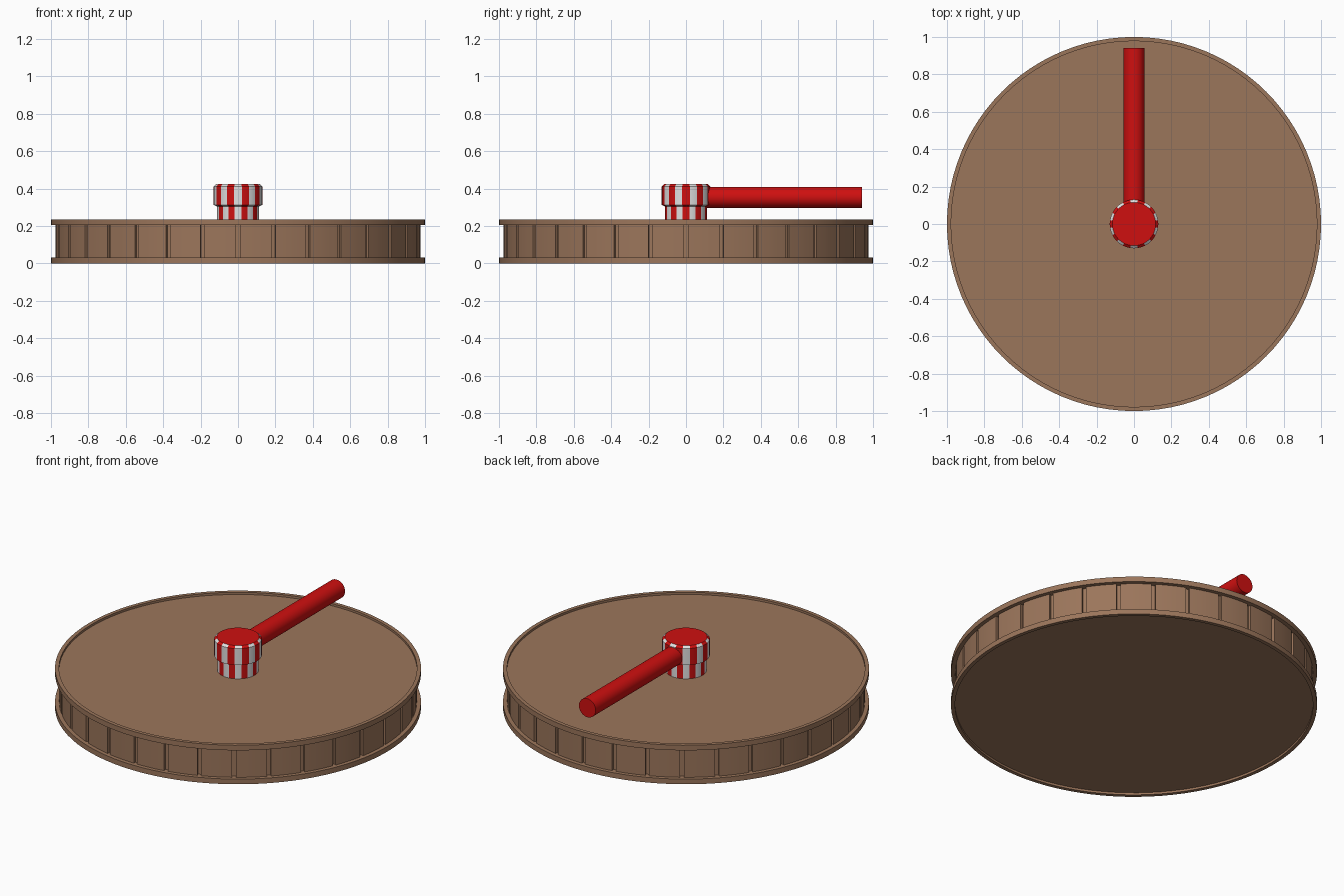
import bpy, bmesh
from math import sin, cos, pi, radians

cube = bpy.data.objects.get("Cube")
if cube:
    bpy.data.objects.remove(cube)


def material(name, rgb, roughness=0.6):
    m = bpy.data.materials.new(name)
    m.use_nodes = True
    m.diffuse_color = (*rgb, 1)
    bsdf = m.node_tree.nodes["Principled BSDF"]
    bsdf.inputs["Base Color"].default_value = (*rgb, 1)
    bsdf.inputs["Roughness"].default_value = roughness
    return m


wood = material("brown wood", (0.33, 0.18, 0.105))
red = material("red paint", (0.62, 0.005, 0.005))
white = material("white paint", (0.75, 0.75, 0.75))


def finish(bm, name, mats):
    bmesh.ops.remove_doubles(bm, verts=bm.verts, dist=1e-5)
    bmesh.ops.recalc_face_normals(bm, faces=bm.faces)
    mesh = bpy.data.meshes.new(name)
    bm.to_mesh(mesh)
    bm.free()
    for m in mats:
        mesh.materials.append(m)
    ob = bpy.data.objects.new(name, mesh)
    bpy.context.collection.objects.link(ob)
    bpy.ops.object.select_all(action="DESELECT")
    ob.select_set(True)
    bpy.context.view_layer.objects.active = ob
    bpy.ops.object.shade_smooth_by_angle(angle=radians(25))
    return ob


def lathe(name, profile, mats, segments, start=0.0, rule=None):
    """Spin a (radius, z) profile; rule(segment, row) picks the material."""
    bm = bmesh.new()
    rings = []
    for i in range(segments):
        a = start + 2 * pi * i / segments
        rings.append([bm.verts.new((r * cos(a), r * sin(a), z)) for r, z in profile])
    for i in range(segments):
        p, q = rings[i], rings[(i + 1) % segments]
        for k in range(len(profile) - 1):
            if profile[k][0] == 0:
                f = bm.faces.new((p[k], q[k + 1], p[k + 1]))
            elif profile[k + 1][0] == 0:
                f = bm.faces.new((p[k], q[k], p[k + 1]))
            else:
                f = bm.faces.new((p[k], q[k], q[k + 1], p[k + 1]))
            if rule:
                f.material_index = rule(i, k)
    return finish(bm, name, mats)


# Round base: core with a shallow recess inside each raised hoop
TOP, LIP, HOOP, RECESS = 0.235, 0.978, 0.031, 0.013
lathe("base_core", [(0, RECESS), (LIP, RECESS), (LIP, 0), (1, 0), (1, HOOP),
                    (0.96, HOOP), (0.96, TOP - HOOP), (1, TOP - HOOP), (1, TOP),
                    (LIP, TOP), (LIP, TOP - RECESS), (0, TOP - RECESS)],
      [wood], 96)

# Staves around the side, with a narrow gap between neighbours
STAVES = 32
bm = bmesh.new()
pitch = 2 * pi / STAVES
gap = 0.022
for s in range(STAVES):
    a0 = -pi / 2 + s * pitch + gap / 2
    corners = []
    for j in range(4):
        a = a0 + (pitch - gap) * j / 3
        corners.append([bm.verts.new((r * cos(a), r * sin(a), z))
                        for r, z in ((0.955, HOOP), (0.977, HOOP),
                                     (0.977, TOP - HOOP), (0.955, TOP - HOOP))])
    for p, q in zip(corners, corners[1:]):
        bm.faces.new((p[1], q[1], q[2], p[2]))
    bm.faces.new(corners[0])
    bm.faces.new(corners[-1])
finish(bm, "base_staves", [wood])

# Striped hub: ten white and ten red stripes, white centred on the front
STRIPES = 20
first = -pi / 2 - pi / STRIPES


def stripes(segment, row):
    return (segment // 2 + 1) % 2


lathe("hub_neck", [(0.113, TOP - RECESS), (0.113, 0.31)], [red, white],
      STRIPES * 2, first, stripes)
knob = [(0, 0.305), (0.113, 0.305), (0.13, 0.312), (0.13, 0.412), (0.116, 0.424), (0, 0.424)]
lathe("hub_knob", knob, [red, white], STRIPES * 2, first,
      lambda i, k: stripes(i, k) if 0 < k < len(knob) - 2 else 0)

# Handle pointing to the back
handle = lathe("handle", [(0, 0.1), (0.056, 0.1), (0.056, 0.94), (0, 0.94)], [red], 32)
handle.rotation_euler = (-pi / 2, 0, 0)
handle.location = (0, 0, 0.353)
